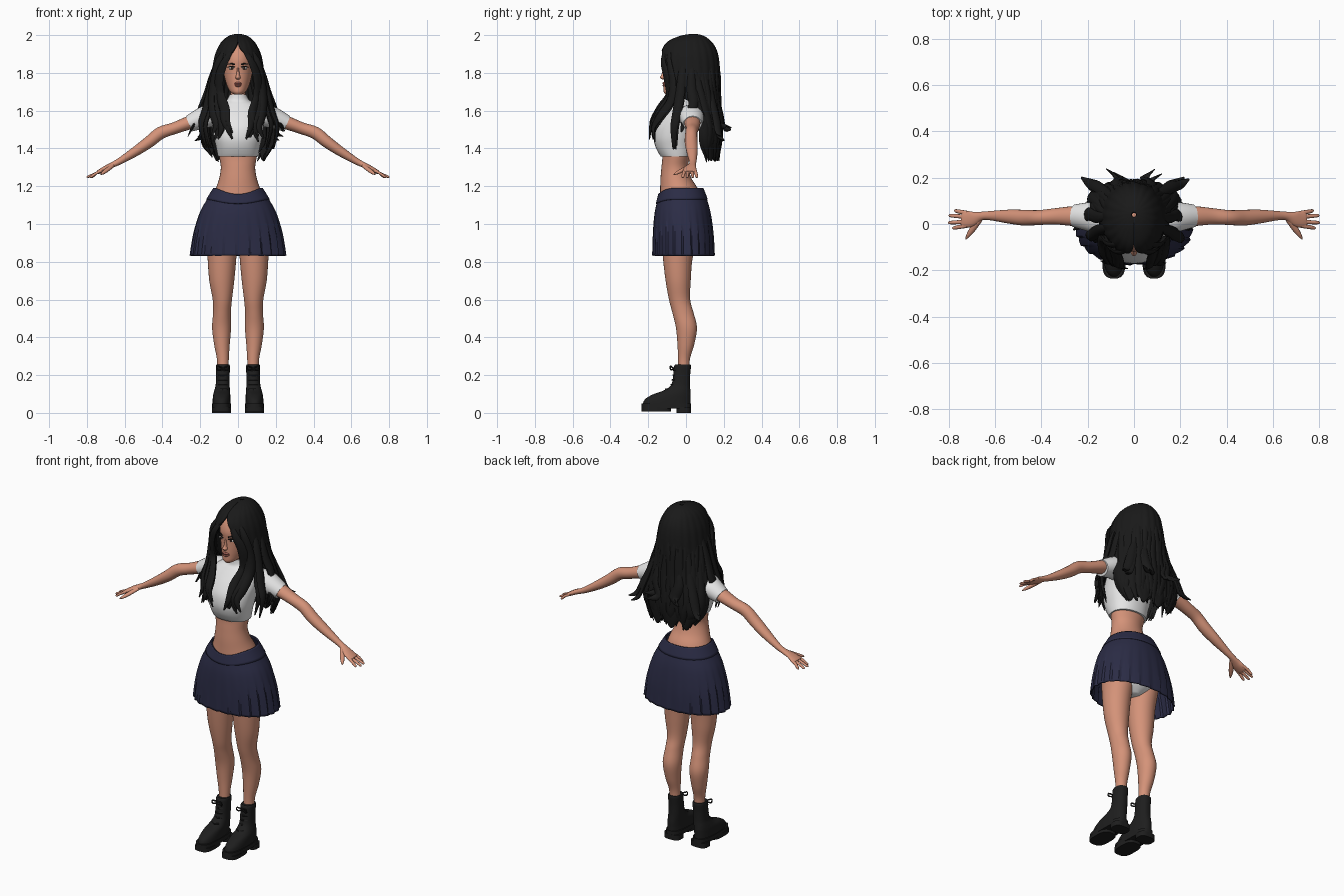
import bpy, bmesh, math, random
from mathutils import Vector, Matrix

random.seed(4)
if bpy.data.objects.get("Cube"):
    bpy.data.objects.remove(bpy.data.objects["Cube"], do_unlink=True)


def material(name, r, g, b):
    mat = bpy.data.materials.new(name)
    mat.use_nodes = True
    mat.diffuse_color = (r, g, b, 1)
    shader = next(n for n in mat.node_tree.nodes if n.type == 'BSDF_PRINCIPLED')
    shader.inputs["Base Color"].default_value = (r, g, b, 1)
    shader.inputs["Roughness"].default_value = .8
    return mat


SKIN = material("warm skin", .66, .29, .19)
WHITE = material("white cotton", .8, .8, .8)
NAVY = material("navy cloth", .024, .025, .06)
BLACK = material("black hair", .01, .01, .01)
LEATHER = material("dark leather", .013, .013, .013)
LIP = material("lip rose", .4, .13, .1)
EYE = material("eye white", .75, .72, .7)
IRIS = material("dark iris", .03, .015, .01)
SIDES = (("left", 1), ("right", -1))


def spline(keys, steps=5):
    """Smooth curve through rows of numbers."""
    rows = []
    for i in range(len(keys) - 1):
        p, q, r, s = (keys[min(max(i + k, 0), len(keys) - 1)] for k in (-1, 0, 1, 2))
        for j in range(steps):
            t = j / steps
            rows.append([b + t * ((c - a) + t * ((2 * a - 5 * b + 4 * c - d)
                         + t * (3 * b - a - 3 * c + d))) / 2
                         for a, b, c, d in zip(p, q, r, s)])
    return rows + [list(keys[-1])]


def bridge(bm, rings, closed=True, cap=True):
    loops = [[bm.verts.new(p) for p in ring] for ring in rings]
    for a, b in zip(loops, loops[1:]):
        for i in range(len(a) if closed else len(a) - 1):
            j = (i + 1) % len(a)
            bm.faces.new((a[i], a[j], b[j], b[i]))
    if cap:
        bm.faces.new(loops[0])
        bm.faces.new(loops[-1])


def finish(name, bm, mat, thickness=0, angle=40):
    bmesh.ops.recalc_face_normals(bm, faces=bm.faces)
    mesh = bpy.data.meshes.new(name)
    bm.to_mesh(mesh)
    bm.free()
    mesh.materials.append(mat)
    obj = bpy.data.objects.new(name, mesh)
    bpy.context.collection.objects.link(obj)
    bpy.ops.object.select_all(action='DESELECT')
    obj.select_set(True)
    bpy.context.view_layer.objects.active = obj
    bpy.ops.object.shade_smooth_by_angle(angle=math.radians(angle))
    if thickness:
        mod = obj.modifiers.new("thickness", 'SOLIDIFY')
        mod.thickness, mod.offset = thickness, 0
    return obj


def level_ring(row, segs=32, power=2, sx=1):
    """Horizontal oval from height, centre x, half width, front y, back y."""
    z, cx, hw, front, back = row
    ring = []
    for i in range(segs):
        a = math.tau * i / segs
        s, c = math.sin(a), math.cos(a)
        s, c = (math.copysign(abs(v) ** (2 / power), v) for v in (s, c))
        ring.append((sx * (cx + hw * s), (front + back) / 2 - c * (back - front) / 2, z))
    return ring


def loft(name, keys, mat, power=2, sx=1, steps=5):
    bm = bmesh.new()
    bridge(bm, [level_ring(r, 32, power, sx) for r in spline(keys, steps)])
    return finish(name, bm, mat)


def tube(bm, keys, sx=1, segs=12, steps=4, hair=False):
    """Oval tube through rows of x, y, z, width radius, depth radius."""
    rows, rings = spline(keys, steps), []
    pts = [Vector((sx * r[0], r[1], r[2])) for r in rows]
    for i, (p, row) in enumerate(zip(pts, rows)):
        t = (pts[min(i + 1, len(pts) - 1)] - pts[max(i - 1, 0)]).normalized()
        out = p - Vector((0, .03, min(p.z, 1.82))) if hair else Vector((0, 0, 1))
        u = t.cross(out).normalized()
        v = u.cross(t)
        rings.append([p + u * max(row[3], .001) * math.cos(math.tau * k / segs)
                      + v * max(row[4], .001) * math.sin(math.tau * k / segs)
                      for k in range(segs)])
    bridge(bm, rings)


def ball(bm, centre, radii):
    bmesh.ops.create_uvsphere(bm, u_segments=16, v_segments=10, radius=1,
                              matrix=Matrix.Translation(centre) @ Matrix.Diagonal((*radii, 1)))


# Torso, neck and head
loft("midriff", [(1.1, 0, .15, -.14, .08), (1.18, 0, .12, -.137, .065), (1.24, 0, .1, -.135, .03),
                 (1.3, 0, .091, -.13, .012), (1.36, 0, .1, -.125, .02), (1.44, 0, .11, -.13, .03)], SKIN)
loft("neck", [(1.6, 0, .05, -.05, .05), (1.66, 0, .04, -.05, .035), (1.76, 0, .042, -.06, .04)], SKIN)
loft("head", [(1.686, 0, .02, -.108, -.05), (1.7, 0, .041, -.118, 0), (1.73, 0, .058, -.118, .05),
              (1.77, 0, .07, -.117, .075), (1.82, 0, .078, -.116, .09), (1.87, 0, .08, -.119, .1),
              (1.92, 0, .072, -.1, .09), (1.96, 0, .04, -.06, .06)], SKIN)
loft("nose", [(1.828, 0, .005, -.118, -.1), (1.79, 0, .009, -.131, -.1), (1.776, 0, .014, -.138, -.1),
              (1.765, 0, .008, -.126, -.1)], SKIN)
loft("lips", [(1.752, 0, .01, -.12, -.1), (1.745, 0, .02, -.125, -.1), (1.738, 0, .022, -.121, -.1),
              (1.732, 0, .017, -.125, -.1), (1.725, 0, .008, -.118, -.1)], LIP)

# Crop top body
loft("crop_top", [(1.357, 0, .106, -.133, .03), (1.375, 0, .11, -.145, .035), (1.41, 0, .117, -.162, .042),
                  (1.455, 0, .127, -.171, .052), (1.51, 0, .135, -.163, .065), (1.56, 0, .142, -.135, .077),
                  (1.605, 0, .14, -.1, .082), (1.635, 0, .105, -.075, .075), (1.655, 0, .062, -.06, .058),
                  (1.685, 0, .044, -.056, .04)], WHITE, 2.2)

for side, s in SIDES:
    # Facial features
    for part, centre, radii, mat in (("eye", (.033, -.104, 1.825), (.016, .009, .008), EYE),
                                     ("iris", (.033, -.108, 1.825), (.007, .0075, .0075), IRIS)):
        bm = bmesh.new()
        ball(bm, (s * centre[0], *centre[1:]), radii)
        finish(f"{side}_{part}", bm, mat)
    bm = bmesh.new()
    for z, r in ((1.834, .003), (1.848, .004)):
        tube(bm, [(.016, -.114, z - .004, r, r), (.034, -.109, z, r, r), (.054, -.092, z - .003, r / 2, r / 2)], s)
    finish(f"{side}_brow_and_lashes", bm, BLACK)

    # Sleeve, arm and hand
    bm = bmesh.new()
    tube(bm, [(.08, .02, 1.57, .06, .055), (.15, .027, 1.572, .07, .06), (.2, .032, 1.556, .062, .055),
              (.258, .035, 1.531, .049, .044)], s, 24)
    finish(f"{side}_sleeve", bm, WHITE)
    bm = bmesh.new()
    tube(bm, [(.2, .033, 1.556, .043, .04), (.27, .034, 1.532, .042, .035), (.34, .033, 1.506, .035, .031),
              (.41, .028, 1.482, .032, .033), (.47, .027, 1.435, .034, .031), (.54, .032, 1.386, .03, .026),
              (.62, .036, 1.336, .02, .018), (.66, .034, 1.315, .019, .015), (.7, .022, 1.295, .033, .014),
              (.735, .02, 1.277, .037, .011), (.745, .02, 1.273, .03, .008)], s, 20)
    finish(f"{side}_arm", bm, SKIN)
    bm = bmesh.new()
    for base, tip, x in ((.048, .057, .776), (.03, .036, .798), (.011, .006, .8), (-.007, -.017, .784)):
        tube(bm, [(.72, base, 1.284, .009, .008), (.75, (base + tip) / 2, 1.269, .009, .007),
                  (x - .006, tip, 1.25, .007, .006), (x, tip, 1.246, .002, .002)], s)
    tube(bm, [(.665, .02, 1.308, .012, .01), (.695, -.02, 1.285, .013, .01), (.715, -.048, 1.27, .009, .008),
              (.727, -.066, 1.262, .002, .002)], s)
    finish(f"{side}_fingers", bm, SKIN)

    # Leg
    loft(f"{side}_leg", [(1.05, .085, .083, -.13, .085), (.93, .085, .081, -.13, .065), (.82, .085, .076, -.122, .035),
                         (.7, .086, .066, -.108, .025), (.6, .083, .051, -.09, .022), (.53, .085, .047, -.072, .04),
                         (.45, .087, .05, -.053, .058), (.36, .085, .041, -.045, .043), (.28, .08, .031, -.042, .02),
                         (.2, .08, .031, -.042, .02)], SKIN, 2, s)

    # Boot with lugged sole
    loft(f"{side}_boot", [(.257, .08, .034, -.057, .023), (.245, .08, .037, -.063, .026), (.2, .08, .036, -.067, .022),
                          (.15, .081, .037, -.078, .021), (.12, .084, .041, -.115, .023), (.098, .086, .045, -.175, .025),
                          (.072, .087, .047, -.217, .025), (.045, .087, .048, -.229, .025)], LEATHER, 2.3, s)
    for part, low, high, front, back in (("sole", .024, .05, -.236, .027), ("sole_front", .008, .03, -.235, -.08),
                                         ("heel", 0, .03, -.05, .027)):
        loft(f"{side}_{part}", [(low, .087, .05, front, back), (high, .087, .05, front, back)], LEATHER, 3, s, 1)
    bm = bmesh.new()
    for z, y in ((.125, -.108), (.15, -.079), (.175, -.073), (.2, -.068), (.225, -.066)):
        tube(bm, [(.058, y + .012, z, .004, .004), (.081, y, z, .004, .004), (.104, y + .012, z, .004, .004)], s, 6)
    for dx in (-.028, .028):
        tube(bm, [(.08, -.066, .236, .004, .004), (.08 + dx, -.083, .247, .004, .004),
                  (.08 + dx, -.08, .228, .004, .004), (.08, -.067, .232, .004, .004)], s, 6)
    finish(f"{side}_laces", bm, LEATHER)

# Shorts hidden under the skirt
loft("under_shorts", [(.855, 0, .03, -.06, .03), (.9, 0, .11, -.11, .075), (.98, 0, .168, -.132, .1),
                      (1.08, 0, .16, -.135, .09)], WHITE)


# Pleated skirt and waistband
def skirt_ring(row, grow=0, per_pleat=5, pleats=24):
    z, cx, hw, front, back = row
    depth = min(max((1.12 - z) / .29, 0), 1) * .05
    ring = []
    for i, (x, y, z) in enumerate(level_ring((z, cx, hw + grow, front - grow, back + grow), pleats * per_pleat, 2.15)):
        facing = max(0, math.cos(math.tau * i / (pleats * per_pleat)))
        k = 1 + depth * ((i % per_pleat) / per_pleat - .5)
        dip = .032 * facing ** 3 * min(max((z - 1) / .18, 0), 1)
        ring.append((x * k, y * k, z - dip))
    return ring


skirt_keys = [(1.19, 0, .124, -.14, .085), (1.13, 0, .161, -.153, .108), (1.06, 0, .199, -.164, .127),
              (.95, 0, .232, -.171, .142), (.832, 0, .25, -.174, .148)]
skirt_rows = spline(skirt_keys, 6)
for part, rows, grow in (("skirt", skirt_rows, 0), ("waistband", skirt_rows[:7], .004)):
    bm = bmesh.new()
    bridge(bm, [skirt_ring(r, grow) for r in rows], cap=False)
    finish(part, bm, NAVY, .006, 25)

# Hair shell, open around the face: height, half width, front y, back y, opening
hair_rows = spline([(2, .01, .03, .05, 0), (1.99, .045, -.025, .09, 0), (1.965, .078, -.085, .125, 0),
                    (1.93, .1, -.118, .15, 8), (1.89, .116, -.13, .163, 22), (1.84, .126, -.132, .17, 31),
                    (1.78, .135, -.12, .172, 38), (1.7, .15, -.09, .172, 46), (1.62, .172, -.02, .176, 75),
                    (1.52, .19, 0, .18, 95), (1.42, .175, .02, .178, 100), (1.36, .14, .05, .17, 100)])


def hair_point(row, a, k=1):
    z, hw, front, back, _ = row
    return (k * hw * math.sin(a), (front + back) / 2 - k * math.cos(a) * (back - front) / 2, z)


bm, rings = bmesh.new(), []
for row in hair_rows:
    start, ring = math.radians(max(row[4], 0)), []
    for i in range(91):
        a = start + (math.tau - 2 * start) * i / 90
        x, y, z = hair_point(row, a, 1 + .012 * math.sin(a * 21))
        ring.append((x, y, z + .025 * math.sin(a * 9) * min(max((1.46 - z) / .1, 0), 1)))
    rings.append(ring)
bridge(bm, rings, closed=False, cap=False)
finish("hair_shell", bm, BLACK, .014, 60)

# Long locks down the back, in an outer and an inner layer
bm = bmesh.new()
for layer, count in ((1, 22), (.72, 14)):
    for i in range(count):
        a = math.radians(88 + 184 * i / (count - 1))
        end, keys = random.uniform(1.325, 1.4), []
        for z, r in ((1.93, .006), (1.8, .016), (1.65, .022), (1.52, .026), (1.43, .022), (end, .003)):
            row = min(hair_rows, key=lambda h: abs(h[0] - z))
            x, y, _ = hair_point(row, a + random.uniform(-.06, .06), layer * random.uniform(.97, 1.03))
            keys.append((x, y, z, r, r * .5))
        tube(bm, keys, segs=8, hair=True)
finish("back_locks", bm, BLACK, 0, 60)

# Face-framing locks and flicked ends, repeated on both sides with some scatter
paths = [
    [(.01, -.1, 1.95), (.065, -.122, 1.87), (.1, -.1, 1.78), (.1, -.085, 1.68), (.075, -.14, 1.6), (.07, -.178, 1.53), (.045, -.185, 1.465)],
    [(.03, -.08, 1.96), (.1, -.09, 1.87), (.125, -.07, 1.75), (.13, -.08, 1.65), (.12, -.135, 1.57), (.1, -.168, 1.51), (.12, -.165, 1.45)],
    [(.06, 0, 1.965), (.124, -.02, 1.82), (.15, -.03, 1.7), (.17, -.045, 1.6), (.19, -.06, 1.52), (.165, -.06, 1.41)],
    [(.08, .04, 1.95), (.137, .03, 1.8), (.165, .03, 1.7), (.195, .04, 1.62), (.225, .0, 1.54), (.255, -.02, 1.475)],
    [(.08, .12, 1.8), (.13, .14, 1.65), (.17, .16, 1.54), (.2, .17, 1.47), (.235, .19, 1.45)],
    [(.05, .15, 1.75), (.08, .175, 1.6), (.06, .19, 1.52), (.11, .228, 1.51)],
]
for side, s in SIDES:
    bm = bmesh.new()
    for number, path in enumerate(paths):
        for copy in range(4 if number < 3 else 2):
            sway, keys = [random.uniform(-.017, .017) for _ in range(3)], []
            for i, p in enumerate(path):
                t = i / (len(path) - 1)
                r = .004 + .021 * math.sin(math.pi * t) ** .8
                keys.append((p[0] + sway[0] * t * 1.4, p[1] + sway[1] * t * .7, p[2] + sway[2] * t, r, r * .5))
            tube(bm, keys, s, 8, hair=True)
    finish(f"{side}_front_locks", bm, BLACK, 0, 60)
